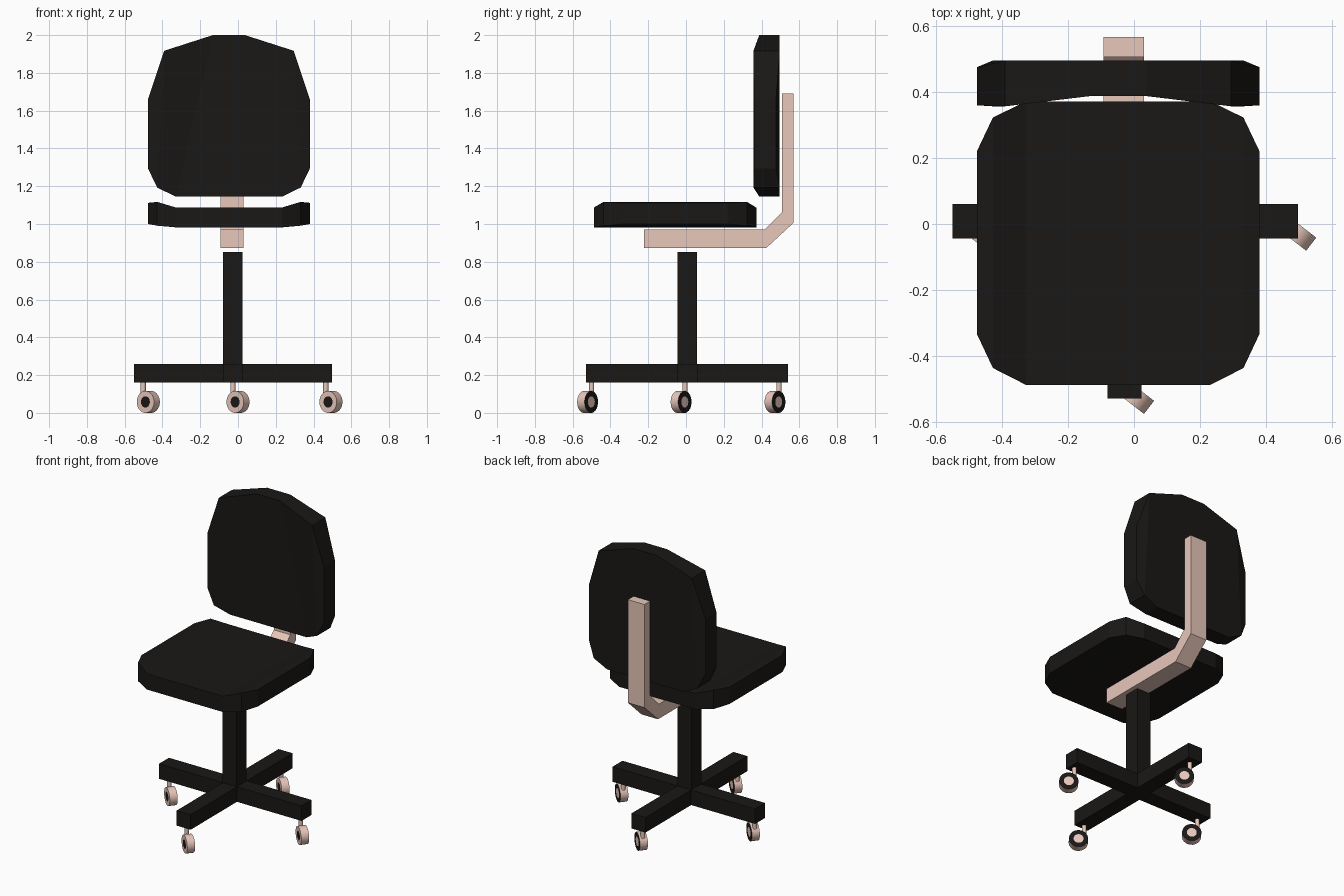
import bpy, bmesh, math
from mathutils import Matrix, Vector

if "Cube" in bpy.data.objects:
    bpy.data.objects.remove(bpy.data.objects["Cube"])


def material(name, rgb):
    m = bpy.data.materials.new(name)
    m.diffuse_color = (*rgb, 1)
    m.use_nodes = True
    m.node_tree.nodes["Principled BSDF"].inputs["Base Color"].default_value = m.diffuse_color
    return m


BLACK = material("black", (0.010, 0.009, 0.008))
PINK = material("pale_pink", (0.80, 0.57, 0.49))


def finish(name, bm, *mats):
    bmesh.ops.recalc_face_normals(bm, faces=bm.faces[:])
    me = bpy.data.meshes.new(name)
    bm.to_mesh(me)
    bm.free()
    ob = bpy.data.objects.new(name, me)
    bpy.context.collection.objects.link(ob)
    for m in mats:
        me.materials.append(m)
    return ob


def box(name, lo, hi, mat):
    bm = bmesh.new()
    lo, hi = Vector(lo), Vector(hi)
    bmesh.ops.create_cube(bm, size=1, matrix=Matrix.Translation((lo + hi) / 2)
                          @ Matrix.Diagonal((*(hi - lo), 1)))
    return finish(name, bm, mat)


def cushion(name, columns, place):
    """Half columns, outer to inner: (x low, v low, x high, v high, face depth, rear depth)."""
    full = [(-a, b, -c, d, f, r) for a, b, c, d, f, r in columns] + columns[::-1]
    bm = bmesh.new()
    rows = []
    for a, b, c, d, f, r in full:
        rows.append([bm.verts.new(place(*p)) for p in
                     ((a, b, f), (c, d, f), (c, d, r), (a, b, r))])
    for p, q in zip(rows, rows[1:]):
        for i in range(4):
            j = (i + 1) % 4
            bm.faces.new((p[i], p[j], q[j], q[i]))
    bm.faces.new(rows[0])
    bm.faces.new(rows[-1])
    return finish(name, bm, BLACK)


CX = -0.048
# Seat pad, dished across its width
cushion("seat", [
    (0.428, -0.335, 0.428, 0.222, 1.112, 1.000),
    (0.380, -0.437, 0.380, 0.323, 1.117, 0.991),
    (0.280, -0.488, 0.280, 0.372, 1.087, 0.982),
], lambda u, v, w: (CX + u, v, w))

# Backrest pad
cushion("backrest", [
    (0.428, 1.293, 0.428, 1.662, 0.360, 0.476),
    (0.380, 1.193, 0.343, 1.917, 0.357, 0.496),
    (0.282, 1.145, 0.085, 2.000, 0.388, 0.496),
], lambda u, v, w: (CX + u, w, v))

# Bent bracket joining the seat to the backrest
profile = [(-0.222, 0.873), (0.425, 0.873), (0.568, 1.005), (0.568, 1.69),
           (0.507, 1.69), (0.507, 1.062), (0.415, 0.970), (-0.222, 0.970)]
bm = bmesh.new()
face = bm.faces.new([bm.verts.new((-0.092, y, z)) for y, z in profile])
ext = bmesh.ops.extrude_face_region(bm, geom=[face])["geom"]
bmesh.ops.translate(bm, vec=(0.122, 0, 0),
                    verts=[g for g in ext if isinstance(g, bmesh.types.BMVert)])
bm.faces.ensure_lookup_table()
if not face.is_valid or len([f for f in bm.faces if len(f.verts) == 8]) < 2:
    bm.faces.new([v for v in bm.verts if abs(v.co.x + 0.092) < 1e-5])
finish("back_bracket", bm, PINK)

# Column and crossed base beams
box("column", (-0.080, -0.046, 0.26), (0.023, 0.058, 0.853), BLACK)
box("base_beam_side", (-0.55, -0.044, 0.16), (0.498, 0.060, 0.26), BLACK)
box("base_beam_long", (-0.080, -0.530, 0.16), (0.023, 0.540, 0.26), BLACK)


# Casters: stem plus a wheel trailing at an angle
def caster(name, x, y):
    bm = bmesh.new()
    bmesh.ops.create_cone(bm, cap_ends=True, segments=12, radius1=0.014, radius2=0.014,
                          depth=0.08, matrix=Matrix.Translation((x, y, 0.125)))
    stem = finish(name + "_stem", bm, PINK)

    bm = bmesh.new()
    bmesh.ops.create_cone(bm, cap_ends=True, segments=24, radius1=0.058,
                          radius2=0.058, depth=0.05)
    caps = [f for f in bm.faces if len(f.verts) > 4]
    rings = bmesh.ops.inset_individual(bm, faces=caps, thickness=0.028)["faces"]
    for f in caps:                       # dark hub on one side
        f.material_index = int(f.calc_center_median().z < 0)
    for f in rings:                      # dark ring on the other side
        f.material_index = int(f.calc_center_median().z > 0)
    axis = Vector((0.61, 0.79, 0)).normalized()
    rot = Vector((0, 0, 1)).rotation_difference(axis).to_matrix().to_4x4()
    bm.transform(Matrix.Translation((x + 0.027, y - 0.021, 0.058)) @ rot)
    wheel = finish(name + "_wheel", bm, PINK, BLACK)

    for ob in (stem, wheel):
        bpy.ops.object.select_all(action='DESELECT')
        ob.select_set(True)
        bpy.context.view_layer.objects.active = ob
        bpy.ops.object.shade_smooth_by_angle(angle=math.radians(35))


for name, x, y in (("left", -0.502, -0.005), ("right", 0.465, -0.005),
                   ("front", -0.027, -0.50), ("rear", -0.027, 0.492)):
    caster("caster_" + name, x, y)
